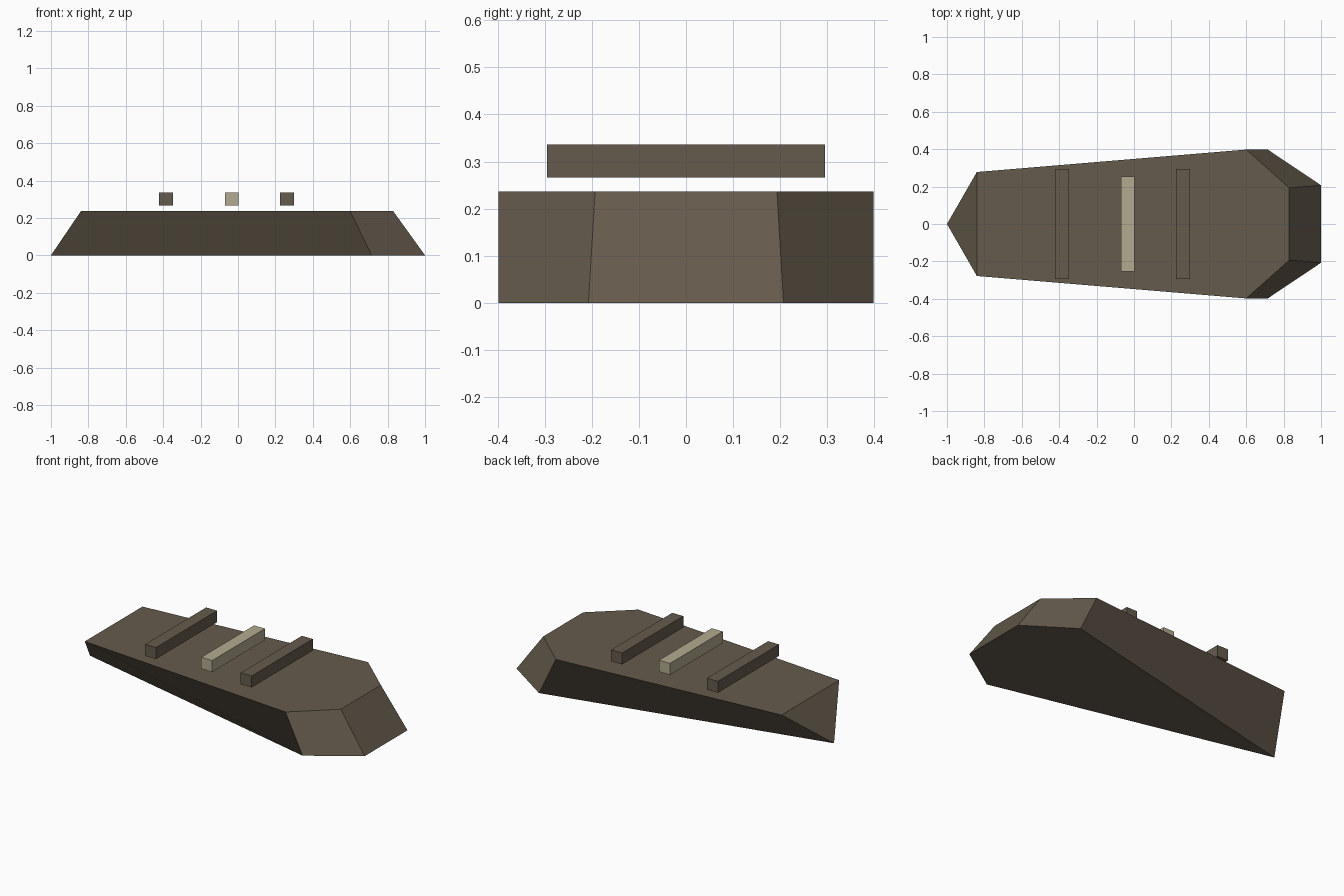
import bpy
import bmesh

cube = bpy.data.objects.get("Cube")
if cube:
    bpy.data.objects.remove(cube)


def material(name, rgb):
    m = bpy.data.materials.new(name)
    m.use_nodes = True
    m.diffuse_color = (*rgb, 1)
    m.node_tree.nodes["Principled BSDF"].inputs["Base Color"].default_value = (*rgb, 1)
    return m


brown = material("dark brown", (0.13, 0.104, 0.073))
tan = material("pale tan", (0.45, 0.40, 0.275))


def finish(bm, name, mat):
    bmesh.ops.recalc_face_normals(bm, faces=bm.faces)
    mesh = bpy.data.meshes.new(name)
    bm.to_mesh(mesh)
    bm.free()
    mesh.materials.append(mat)
    obj = bpy.data.objects.new(name, mesh)
    bpy.context.collection.objects.link(obj)
    return obj


# Hull: wide flat deck over a base that tapers to a point at one end
H = 0.236
deck_half = [(-0.84, 0.278), (0.60, 0.398), (0.83, 0.193)]
base_half = [(0.715, 0.398), (1.0, 0.207)]

bm = bmesh.new()
tip = bm.verts.new((-1, 0, 0))
sides = []
for s in (-1, 1):
    deck = [bm.verts.new((x, s * y, H)) for x, y in deck_half]
    base = [bm.verts.new((x, s * y, 0)) for x, y in base_half]
    bm.faces.new((base[0], deck[1], deck[0], tip))            # long flank
    bm.faces.new((base[0], base[1], deck[2], deck[1]))        # angled corner
    sides.append((deck, base))
(deck_r, base_r), (deck_l, base_l) = sides
bm.faces.new(deck_r + deck_l[::-1])                           # deck
bm.faces.new([tip] + base_r + base_l[::-1])                   # underside
bm.faces.new((tip, deck_r[0], deck_l[0]))                     # pointed end
bm.faces.new((base_r[1], base_l[1], deck_l[2], deck_r[2]))    # blunt end
finish(bm, "hull", brown)


# Crossbars hovering above the deck
def crossbar(name, x, length, mat):
    bm = bmesh.new()
    bmesh.ops.create_cube(bm, size=1)
    bmesh.ops.scale(bm, vec=(0.074, length, 0.07), verts=bm.verts)
    bmesh.ops.translate(bm, vec=(x, 0, 0.301), verts=bm.verts)
    finish(bm, name, mat)


crossbar("rear_crossbar", -0.385, 0.59, brown)
crossbar("middle_crossbar", -0.033, 0.51, tan)
crossbar("forward_crossbar", 0.262, 0.59, brown)
